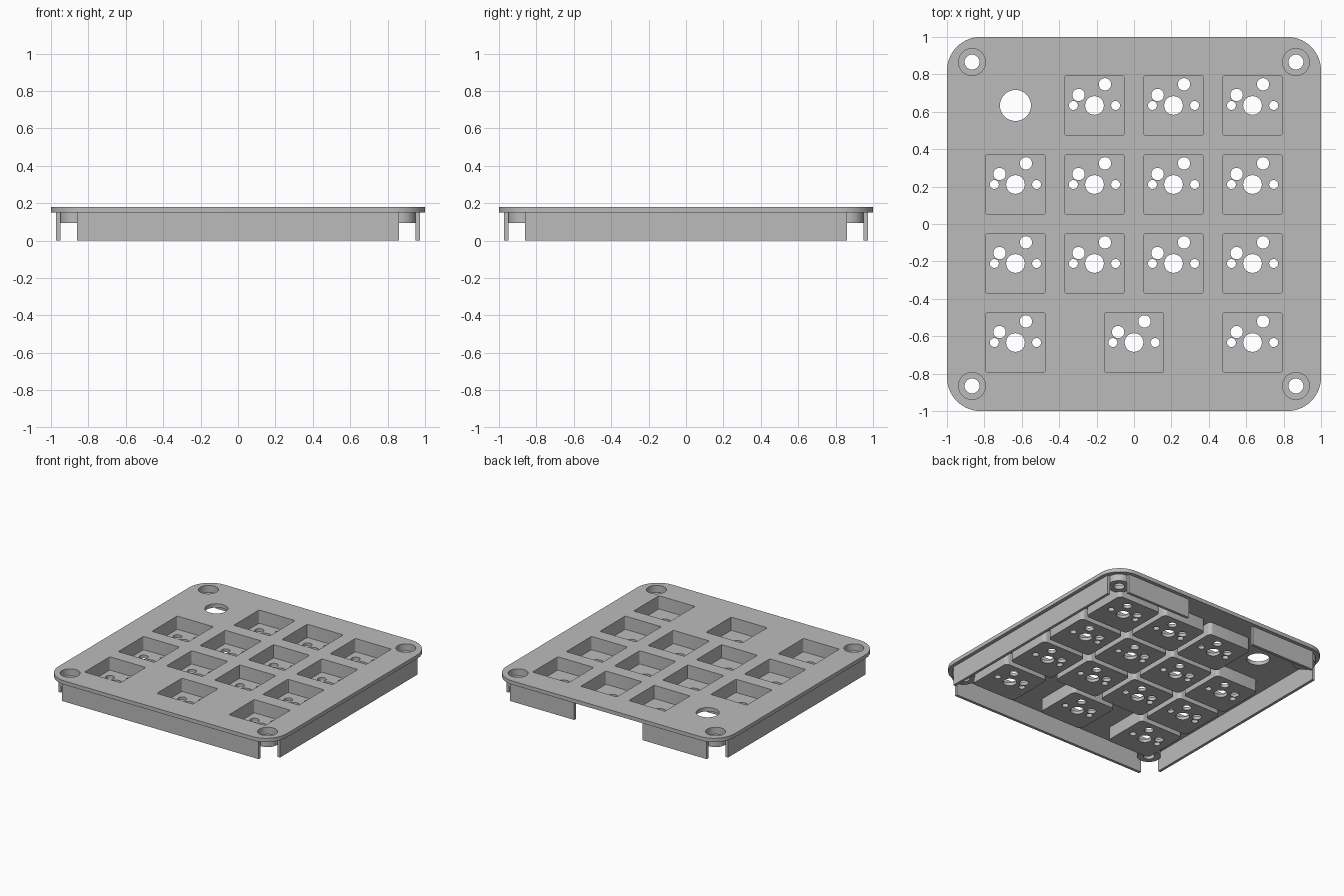
import bpy, bmesh, math
from mathutils import Vector

if "Cube" in bpy.data.objects:
    bpy.data.objects.remove(bpy.data.objects["Cube"])

PITCH = 0.4225
TOP, UNDER = 0.18, 0.15
SOCKET_FLOOR, SOCKET_BASE = 0.075, 0.05
BOSS = 0.866

grey = bpy.data.materials.new("plain_grey")
grey.use_nodes = True
colour = (0.5, 0.5, 0.5, 1)
grey.diffuse_color = colour
grey.node_tree.nodes["Principled BSDF"].inputs["Base Color"].default_value = colour


def prism(bm, outline, z0, z1):
    """Extrude a closed 2D outline from z0 to z1."""
    face = bm.faces.new([bm.verts.new((x, y, z0)) for x, y in outline])
    up = bmesh.ops.extrude_face_region(bm, geom=[face])["geom"]
    verts = [v for v in up if isinstance(v, bmesh.types.BMVert)]
    bmesh.ops.translate(bm, verts=verts, vec=Vector((0, 0, z1 - z0)))


def disc(cx, cy, r, n=40):
    return [(cx + r * math.cos(2 * math.pi * i / n),
             cy + r * math.sin(2 * math.pi * i / n)) for i in range(n)]


def rounded_square(cx, cy, half, r, n=6):
    points = []
    for q, (sx, sy) in enumerate([(1, 1), (-1, 1), (-1, -1), (1, -1)]):
        for i in range(n + 1):
            a = math.pi / 2 * (q + i / n)
            points.append((cx + sx * (half - r) + r * math.cos(a),
                           cy + sy * (half - r) + r * math.sin(a)))
    return points


def box(x0, x1, y0, y1):
    return [(x0, y0), (x1, y0), (x1, y1), (x0, y1)]


def make(name, prisms):
    """Build one object from (outline, z0, z1) solids."""
    bm = bmesh.new()
    for p in prisms:
        prism(bm, *p)
    bmesh.ops.recalc_face_normals(bm, faces=bm.faces)
    mesh = bpy.data.meshes.new(name)
    bm.to_mesh(mesh)
    bm.free()
    mesh.materials.append(grey)
    obj = bpy.data.objects.new(name, mesh)
    bpy.context.collection.objects.link(obj)
    return obj


def activate(obj):
    bpy.ops.object.select_all(action="DESELECT")
    obj.select_set(True)
    bpy.context.view_layer.objects.active = obj


def combine(target, helper, operation):
    """Apply a boolean and discard the helper."""
    helper.hide_render = True
    mod = target.modifiers.new(helper.name, "BOOLEAN")
    mod.operation, mod.solver, mod.object = operation, "EXACT", helper
    activate(target)
    bpy.ops.object.modifier_apply(modifier=mod.name)
    bpy.data.objects.remove(helper)


# Switch positions: four by four, a knob hole at back right, a wide key in front
steps = [(i - 1.5) * PITCH for i in range(4)]
switches = [(x, y) for y in steps[1:] for x in steps]
switches.remove((steps[0], steps[3]))
switches += [(x, steps[0]) for x in (steps[0], 0, steps[3])]
corners = [(sx * BOSS, sy * BOSS) for sx in (-1, 1) for sy in (-1, 1)]

# Deck with sockets and screw bosses beneath
deck = make("key_deck", [(rounded_square(0, 0, 1, 0.18, 14), UNDER, TOP)])
sockets = [(rounded_square(x, y, 0.19, 0.03), SOCKET_BASE, 0.165) for x, y in switches]
combine(deck, make("sockets", sockets), "UNION")
bosses = [(disc(x, y, 0.084), 0.095, 0.165) for x, y in corners]
combine(deck, make("screw_bosses", bosses), "UNION")

# Square pockets and screw-head recesses
pockets = [(rounded_square(x, y, 0.158, 0.008, 3), SOCKET_FLOOR, 0.25) for x, y in switches]
pockets += [(disc(x, y, 0.072), 0.125, 0.25) for x, y in corners]
combine(deck, make("pockets", pockets), "DIFFERENCE")

# Through holes: stem, side pegs and contact pins for each switch, screws, knob
PINS = [(0, 0, 0.05), (-0.113, 0, 0.024), (0.113, 0, 0.024),
        (-0.085, 0.056, 0.033), (0.056, 0.113, 0.033)]
holes = [(disc(x + dx, y + dy, r, 28), -0.1, 0.3)
         for x, y in switches for dx, dy, r in PINS]
holes += [(disc(x, y, 0.04), -0.1, 0.3) for x, y in corners]
holes.append((disc(steps[0], steps[3], 0.083, 48), -0.1, 0.3))
combine(deck, make("holes", holes), "DIFFERENCE")
activate(deck)
bpy.ops.object.shade_smooth_by_angle(angle=math.radians(30))

# Skirt walls, open at the corners; the back one has a cable gap
IN, OUT, END, GAP = 0.95, 0.972, 0.862, 0.3
walls = {
    "front_wall": box(-END, END, -OUT, -IN),
    "left_wall": box(IN, OUT, -END, END),
    "right_wall": box(-OUT, -IN, -END, END),
    "back_wall_left": box(GAP, END, IN, OUT),
    "back_wall_right": box(-END, -GAP, IN, OUT),
}
for name, outline in walls.items():
    make(name, [(outline, 0, UNDER)])
